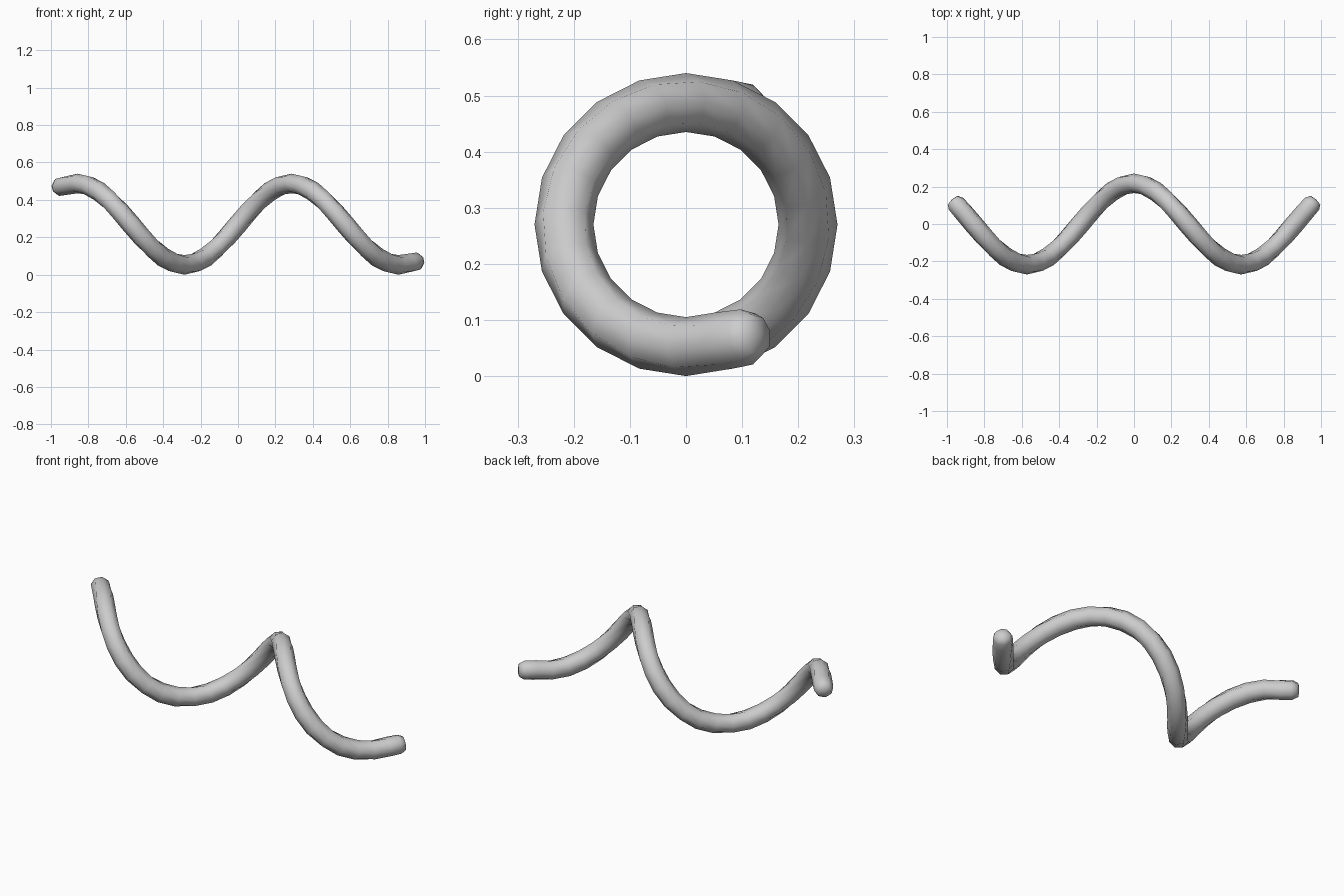
import bpy, bmesh, math
from mathutils import Vector

if "Cube" in bpy.data.objects:
    bpy.data.objects.remove(bpy.data.objects["Cube"], do_unlink=True)

PITCH, COIL_R, TUBE_R, MID_Z = 1.145, 0.2175, 0.0525, 0.27
SIDES, STEP, HALF_STEPS = 8, math.radians(18), 16
AXIS = Vector((0, 0, MID_Z))


def coil_point(a):
    return Vector((PITCH * a / math.tau, COIL_R * math.cos(a), COIL_R * math.sin(a)))


def coil_tangent(a):
    return Vector((PITCH / math.tau, -COIL_R * math.sin(a), COIL_R * math.cos(a))).normalized()


# Path stations along the coil: centre, tangent, angle, radius
stations = []
for i in range(-HALF_STEPS, HALF_STEPS + 1):
    a = i * STEP
    stations.append((coil_point(a), coil_tangent(a), a, TUBE_R))

# Blunt, slightly tapered tip; the other end is its half-turn about y
end_a = HALF_STEPS * STEP
tip_dir = Vector((0.65, 0.74, 0.12)).normalized()
for dist, radius in ((0.055, 0.0505), (0.08, 0.037)):
    p = coil_point(end_a) + tip_dir * dist
    stations.append((p, tip_dir, end_a, radius))
    flip = Vector((-p.x, p.y, -p.z))
    d = Vector((tip_dir.x, -tip_dir.y, tip_dir.z))
    stations.insert(0, (flip, d, -end_a, radius))

# Sweep the round section along the stations
bm = bmesh.new()
rings = []
for p, t, a, r in stations:
    radial = Vector((0, math.cos(a), math.sin(a)))
    u = (radial - t * radial.dot(t)).normalized()
    v = t.cross(u)
    rings.append([bm.verts.new(AXIS + p + r * (u * math.cos(k * math.tau / SIDES)
                                               + v * math.sin(k * math.tau / SIDES)))
                  for k in range(SIDES)])
for r0, r1 in zip(rings, rings[1:]):
    for k in range(SIDES):
        n = (k + 1) % SIDES
        bm.faces.new((r0[k], r0[n], r1[n], r1[k]))

# Shallow domed caps
for ring, (p, t, a, r), s in ((rings[0], stations[0], -1), (rings[-1], stations[-1], 1)):
    tip = bm.verts.new(AXIS + p + t * (s * 0.007))
    for k in range(SIDES):
        bm.faces.new((ring[k], ring[(k + 1) % SIDES], tip))
bmesh.ops.recalc_face_normals(bm, faces=bm.faces)

mesh = bpy.data.meshes.new("coil_tube")
bm.to_mesh(mesh)
bm.free()
mesh.shade_smooth()
coil = bpy.data.objects.new("coil_tube", mesh)
bpy.context.collection.objects.link(coil)

# Plain grey material
grey = bpy.data.materials.new("light grey")
grey.use_nodes = True
colour = (0.604, 0.604, 0.604, 1)
grey.diffuse_color = colour
grey.node_tree.nodes["Principled BSDF"].inputs["Base Color"].default_value = colour
mesh.materials.append(grey)
